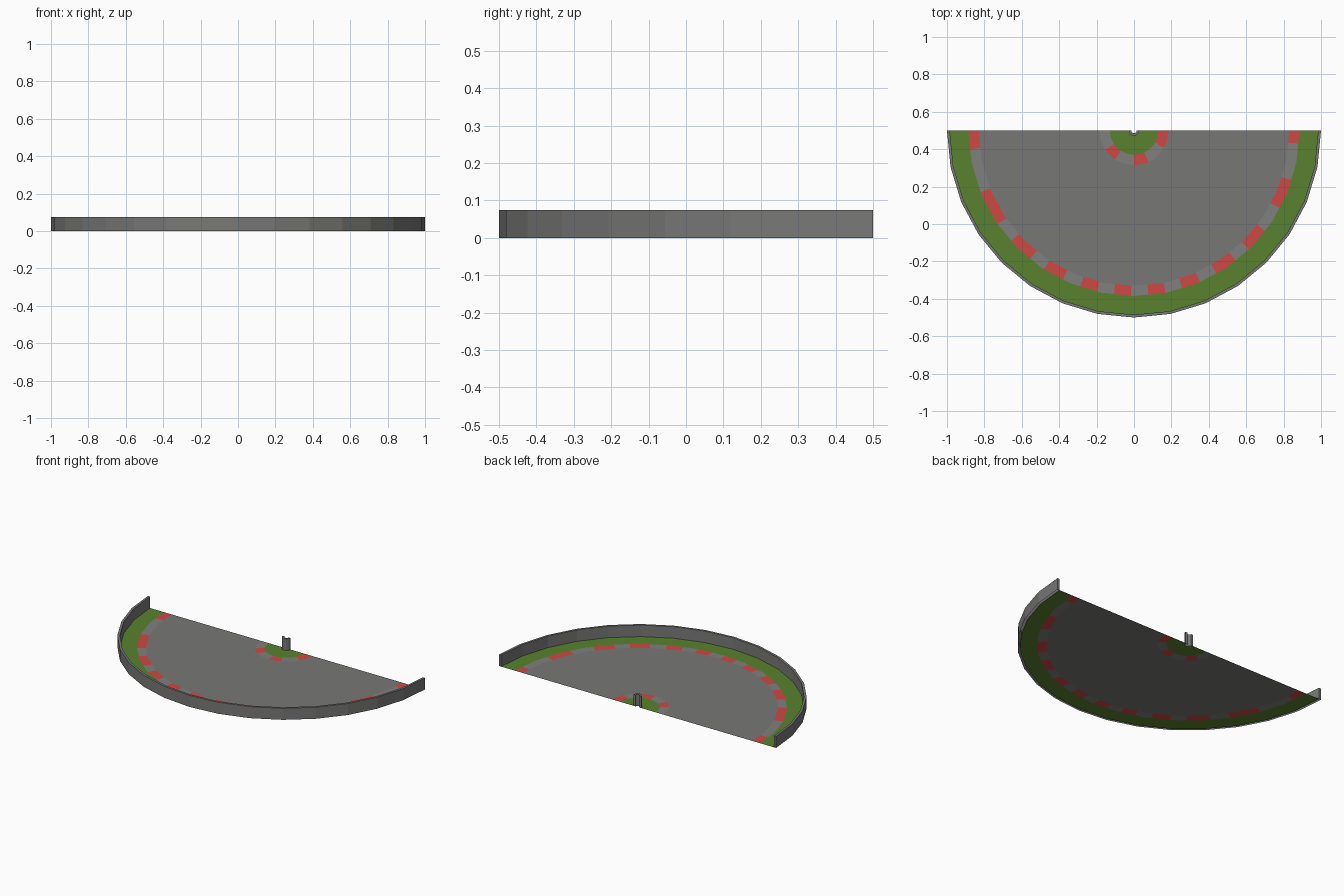
import bpy, bmesh, math

if "Cube" in bpy.data.objects:
    bpy.data.objects.remove(bpy.data.objects["Cube"])

SEG = 16                       # sides of the half circle
STEP = 180 / SEG
BREAKS = [i * STEP for i in range(SEG + 1)]
CY = 0.5                       # centre of the arc lies on the back edge


def material(name, rgb):
    m = bpy.data.materials.new(name)
    m.diffuse_color = (*rgb, 1)
    m.use_nodes = True
    m.node_tree.nodes["Principled BSDF"].inputs["Base Color"].default_value = m.diffuse_color
    return m


GREY = material("asphalt grey", (0.185, 0.185, 0.18))
CURB = material("curb grey", (0.215, 0.215, 0.21))
WALL = material("wall grey", (0.19, 0.19, 0.187))
GREEN = material("grass green", (0.098, 0.225, 0.028))
RED = material("curb red", (0.62, 0.066, 0.06))


def pt(r, a, z=0.0):
    """Point on the faceted arc, a in degrees from -x round the front to +x."""
    off = math.radians(a % STEP - STEP / 2)
    r = r * math.cos(math.radians(STEP / 2)) / math.cos(off)
    t = math.radians(a)
    return (-r * math.cos(t), CY - r * math.sin(t), z)


def finish(name, bm, mats):
    bmesh.ops.remove_doubles(bm, verts=bm.verts, dist=1e-5)
    me = bpy.data.meshes.new(name)
    bm.to_mesh(me)
    bm.free()
    for m in mats:
        me.materials.append(m)
    ob = bpy.data.objects.new(name, me)
    bpy.context.collection.objects.link(ob)
    return ob


def band(name, r0, r1, mats, marks=()):
    """Flat floor band; spans listed in marks take the second material."""
    angles = sorted(set(BREAKS) | {a for m in marks for a in m})
    bm = bmesh.new()
    for a, b in zip(angles, angles[1:]):
        f = bm.faces.new([bm.verts.new(p) for p in
                          (pt(r0, a), pt(r1, a), pt(r1, b), pt(r0, b))])
        mid = (a + b) / 2
        f.material_index = int(any(s < mid < e for s, e in marks))
    return finish(name, bm, mats)


def wall(name, r0, r1, h):
    """Thin curved wall, open underneath: outer face, top, inner face, ends."""
    bm = bmesh.new()

    def quad(*ps):
        bm.faces.new([bm.verts.new(p) for p in ps])

    for a, b in zip(BREAKS, BREAKS[1:]):
        quad(pt(r1, a), pt(r1, b), pt(r1, b, h), pt(r1, a, h))
        quad(pt(r0, a, h), pt(r1, a, h), pt(r1, b, h), pt(r0, b, h))
        quad(pt(r0, b), pt(r0, a), pt(r0, a, h), pt(r0, b, h))
    quad(pt(r0, 0), pt(r1, 0), pt(r1, 0, h), pt(r0, 0, h))
    quad(pt(r1, 180), pt(r0, 180), pt(r0, 180, h), pt(r1, 180, h))
    return finish(name, bm, [WALL])


# Red blocks on the curbs (start and end angle)
outer_marks = [(0, 6.5), (22, 34.5), (42, 51), (57, 64.5), (71, 77), (83, 89),
               (95, 101), (107, 113.5), (120, 128), (134, 142.5),
               (152, 162.5), (175.5, 180)]
inner_marks = [(34, 57), (90, 115), (150, 180)]

# Floor bands from the centre outwards
band("inner_grass", 0.025, 0.13, [GREEN])
band("inner_curb", 0.13, 0.185, [CURB, RED], inner_marks)
band("road", 0.185, 0.83, [GREY])
band("outer_curb", 0.83, 0.885, [CURB, RED], outer_marks)
band("outer_grass", 0.885, 0.985, [GREEN])

# Walls
wall("outer_wall", 0.985, 1.0, 0.075)
wall("inner_wall", 0.014, 0.028, 0.075)
